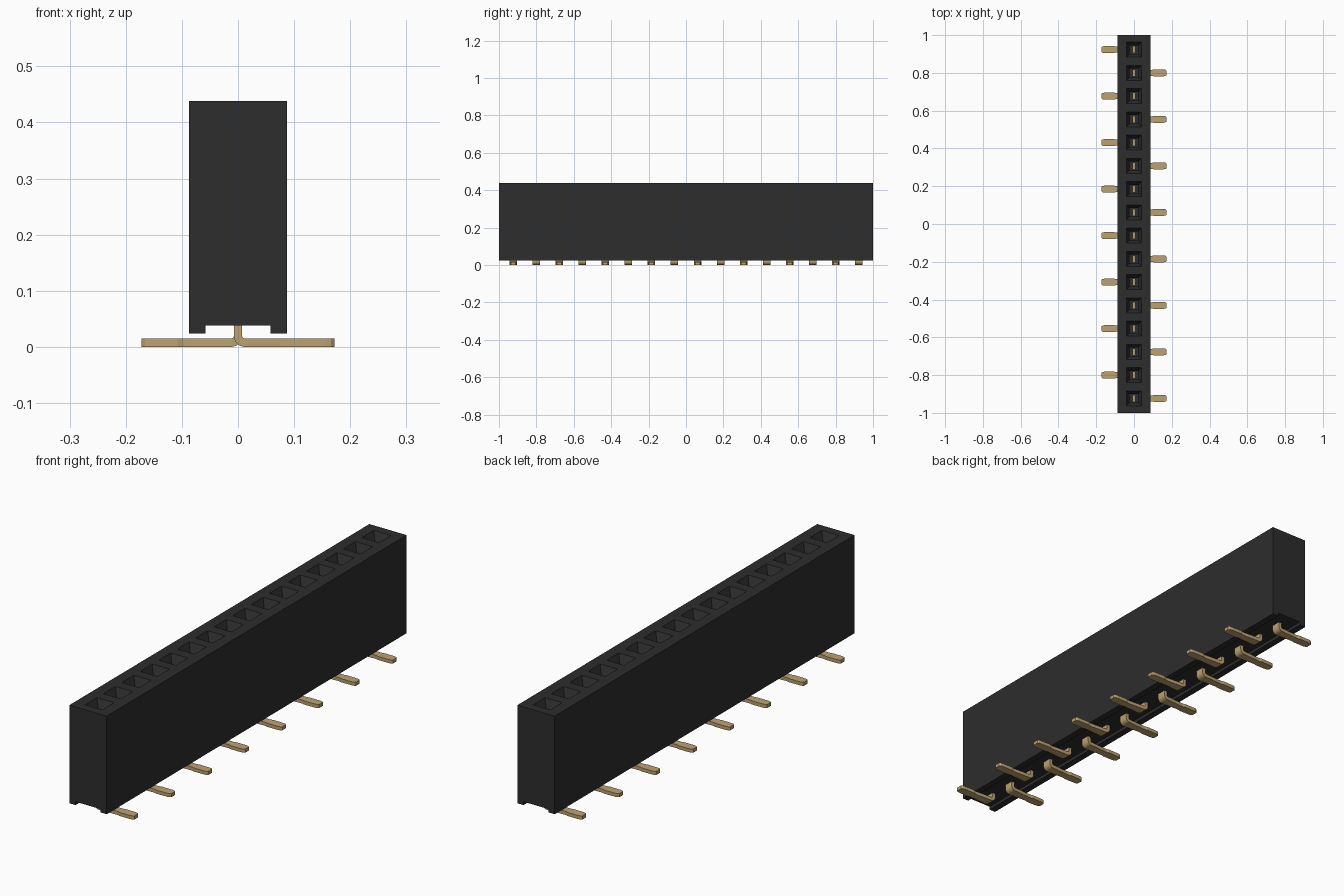
import bpy, bmesh, math

if "Cube" in bpy.data.objects:
    bpy.data.objects.remove(bpy.data.objects["Cube"])

COUNT, PITCH = 16, 0.1231


def material(name, color):
    m = bpy.data.materials.new(name)
    m.use_nodes = True
    m.diffuse_color = (*color, 1)
    m.node_tree.nodes["Principled BSDF"].inputs["Base Color"].default_value = (*color, 1)
    return m


black = material("black plastic", (0.026, 0.026, 0.026))
gold = material("gold metal", (0.50, 0.36, 0.165))


def loft(bm, rings):
    """Skin a closed solid through equally sized vertex rings."""
    rings = [[bm.verts.new(p) for p in ring] for ring in rings]
    for a, b in zip(rings, rings[1:]):
        n = len(a)
        for i in range(n):
            bm.faces.new((a[i], a[(i + 1) % n], b[(i + 1) % n], b[i]))
    bm.faces.new(rings[0][::-1])
    bm.faces.new(rings[-1])


def finish(bm, name, mat):
    bmesh.ops.recalc_face_normals(bm, faces=bm.faces)
    mesh = bpy.data.meshes.new(name)
    bm.to_mesh(mesh)
    bm.free()
    mesh.materials.append(mat)
    obj = bpy.data.objects.new(name, mesh)
    bpy.context.collection.objects.link(obj)
    return obj


slots = [((COUNT - 1) / 2 - i) * PITCH for i in range(COUNT)]

# Housing: block with a groove along the underside
W, TOP, BASE, GROOVE, ROOF = 0.087, 0.438, 0.024, 0.058, 0.038
half = [(W, TOP), (W, BASE), (GROOVE, BASE), (GROOVE, ROOF)]
profile = half + [(-x, z) for x, z in reversed(half)]
bm = bmesh.new()
loft(bm, [[(x, y, z) for x, z in profile] for y in (-1, 1)])
housing = finish(bm, "housing", black)

# Sockets: a funnel leading into a square shaft
bm = bmesh.new()
for y in slots:
    loft(bm, [[(sx * h, y + sy * h, z) for sx, sy in ((-1, -1), (1, -1), (1, 1), (-1, 1))]
              for h, z in ((0.04, TOP + 0.02), (0.04, TOP), (0.023, TOP - 0.035), (0.023, 0.15))])
cutter = finish(bm, "socket_cutter", black)
cutter.hide_render = True
cut = housing.modifiers.new("sockets", "BOOLEAN")
cut.operation, cut.object, cut.solver = "DIFFERENCE", cutter, "EXACT"
bpy.context.view_layer.objects.active = housing
bpy.ops.object.modifier_apply(modifier=cut.name)
bpy.data.objects.remove(cutter)

# Pin: flat strip with a vertical contact, a bend and a foot
T, R, STEM = 0.0075, 0.012, 0.02
stations = [(0, 0.25, 0, 0.018)]
for k in range(7):
    a = math.radians(15 * k)
    stations.append((R - R * math.cos(a), T + R - R * math.sin(a), a, STEM))
stations += [(x, T, math.pi / 2, w) for x, w in
             ((0.085, 0.016), (0.097, 0.016), (0.108, 0.019),
              (0.155, 0.0185), (0.166, 0.017), (0.172, 0.012))]
bm = bmesh.new()
loft(bm, [[(x + s * T * math.cos(a), v * w, z + s * T * math.sin(a))
           for s, v in ((-1, -1), (1, -1), (1, 1), (-1, 1))]
          for x, z, a, w in stations])
pin = finish(bm, "pin_1", gold)

# Pins alternate sides along the row
for i, y in enumerate(slots):
    p = pin
    if i:
        p = bpy.data.objects.new(f"pin_{i + 1}", pin.data)
        bpy.context.collection.objects.link(p)
    p.location.y = y
    p.rotation_euler.z = 0 if i % 2 else math.pi
